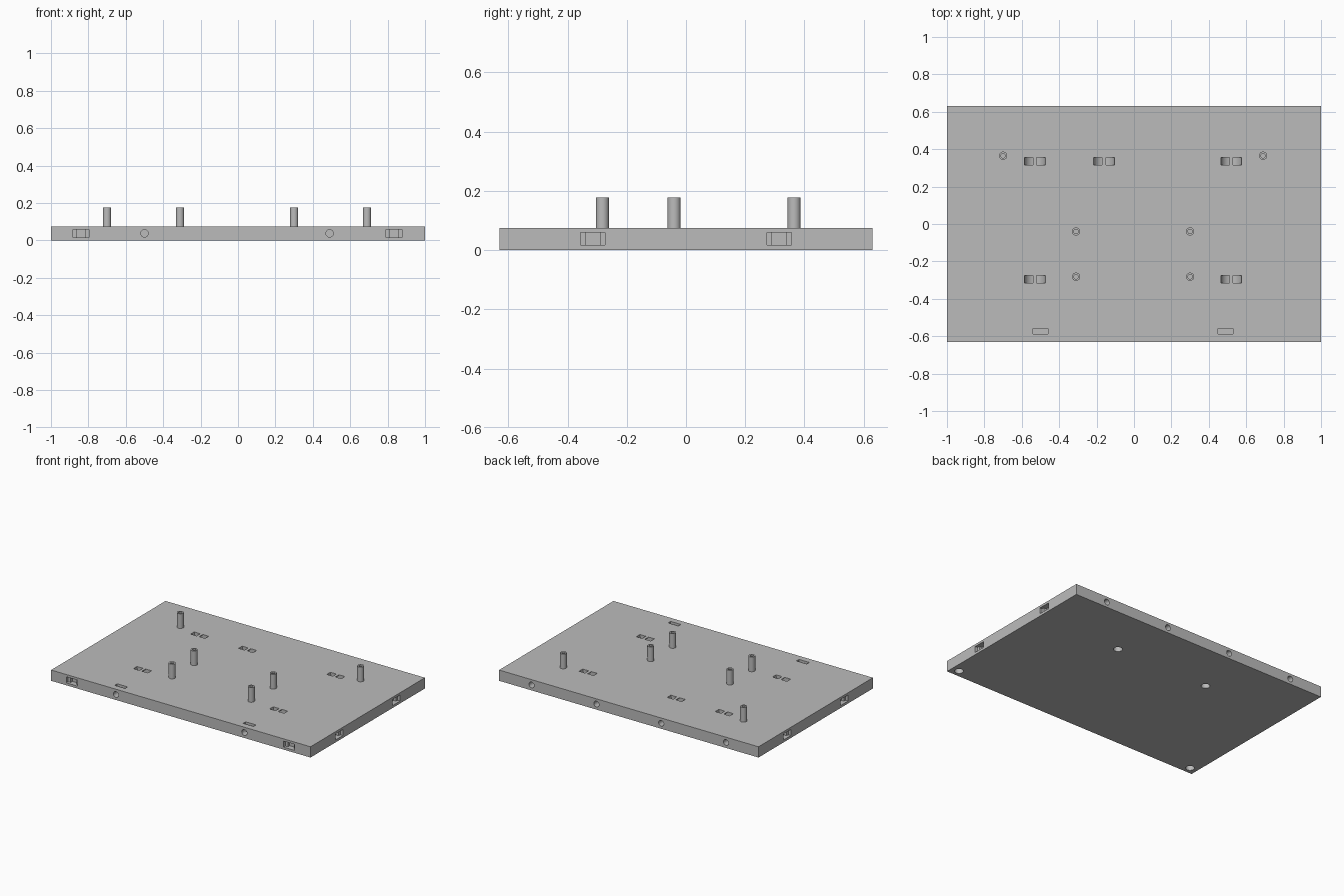
import bpy, bmesh
from math import pi, cos, sin
from mathutils import Matrix, Vector

cube = bpy.data.objects.get("Cube")
if cube:
    bpy.data.objects.remove(cube, do_unlink=True)

WIDTH, DEPTH, THICK = 2.0, 1.26, 0.075
HX, HY, MID = WIDTH / 2, DEPTH / 2, 0.038

grey = bpy.data.materials.new("plain grey")
grey.use_nodes = True
colour = (0.5, 0.5, 0.5, 1)
grey.diffuse_color = colour
grey.node_tree.nodes["Principled BSDF"].inputs["Base Color"].default_value = colour


def make_object(name, bm):
    bmesh.ops.recalc_face_normals(bm, faces=bm.faces)
    mesh = bpy.data.meshes.new(name)
    bm.to_mesh(mesh)
    bm.free()
    mesh.materials.append(grey)
    obj = bpy.data.objects.new(name, mesh)
    bpy.context.collection.objects.link(obj)
    return obj


def add_box(bm, centre, size):
    m = Matrix.Translation(centre) @ Matrix.Diagonal((*size, 1))
    bmesh.ops.create_cube(bm, size=1, matrix=m)


def add_rod(bm, centre, radius, length, along_y=False):
    m = Matrix.Translation(centre)
    if along_y:
        m = m @ Matrix.Rotation(pi / 2, 4, 'X')
    bmesh.ops.create_cone(bm, cap_ends=True, segments=32, radius1=radius,
                          radius2=radius, depth=length, matrix=m)


def add_ring(bm, centre, outer, inner, width, steps=24):
    """Square-section ring whose axis runs along y."""
    c = Vector(centre)
    loops = []
    for i in range(steps):
        a = 2 * pi * i / steps
        loops.append([bm.verts.new(c + Vector((r * cos(a), y, r * sin(a))))
                      for r, y in ((outer, -width / 2), (outer, width / 2),
                                   (inner, width / 2), (inner, -width / 2))])
    for i, a in enumerate(loops):
        b = loops[(i + 1) % steps]
        for j in range(4):
            k = (j + 1) % 4
            bm.faces.new((a[j], a[k], b[k], b[j]))


def select_only(obj):
    bpy.ops.object.select_all(action='DESELECT')
    obj.select_set(True)
    bpy.context.view_layer.objects.active = obj


def smooth(obj):
    select_only(obj)
    bpy.ops.object.shade_smooth_by_angle(angle=pi / 6)


# Base plate
bm = bmesh.new()
add_box(bm, (0, 0, THICK / 2), (WIDTH, DEPTH, THICK))
plate = make_object("base_plate", bm)

# Round holes: front edge, back edge and underside
holes = bmesh.new()
for x in (-0.5, 0.49):
    add_rod(holes, (x, -HY, MID), 0.02, 0.2, along_y=True)
for x in (-0.75, -0.25, 0.25, 0.75):
    add_rod(holes, (x, HY, MID), 0.02, 0.2, along_y=True)
for side in (-1, 1):
    for x, y in ((0.945, -0.58), (0.358, 0.27)):
        add_rod(holes, (side * x, y, 0), 0.028, 0.1)

# Curved tie channels in the top, and wide shallow pockets in the edges
channels, deep = bmesh.new(), bmesh.new()
for x, y in ((-0.53, 0.335), (-0.16, 0.335), (0.52, 0.335),
             (-0.53, -0.295), (0.52, -0.295)):
    add_ring(channels, (x, y, THICK), 0.056, 0.01, 0.04)
for x in (-0.84, 0.835):
    add_box(channels, (x, -HY, MID), (0.086, 0.04, 0.042))
    add_box(deep, (x, -HY, MID), (0.046, 0.08, 0.042))
for x in (-HX, HX):
    for y in (-0.315, 0.315):
        add_box(channels, (x, y, MID), (0.04, 0.084, 0.042))
        add_box(deep, (x, y, MID), (0.08, 0.048, 0.042))

# Nut slots that meet the front holes
for x in (-0.5, 0.49):
    add_box(deep, (x, -0.573, THICK), (0.08, 0.028, 0.12))

for name, cut in (("round_hole_cutter", holes), ("channel_cutter", channels),
                  ("pocket_cutter", deep)):
    cutter = make_object(name, cut)
    cutter.hide_render = True
    mod = plate.modifiers.new(name, 'BOOLEAN')
    mod.operation, mod.solver, mod.object = 'DIFFERENCE', 'EXACT', cutter
    select_only(plate)
    bpy.ops.object.modifier_apply(modifier=mod.name)
    bpy.data.objects.remove(cutter, do_unlink=True)
smooth(plate)

# Hollow standoffs, turned from one profile
TOP, OUT, BORE = 0.177, 0.022, 0.012
profile = ((OUT, THICK - 0.005), (OUT, TOP), (BORE, TOP), (BORE, THICK + 0.005), (0, THICK + 0.005))
for i, (x, y) in enumerate(((-0.7, 0.365), (0.69, 0.365), (-0.31, -0.04),
                            (0.3, -0.04), (-0.31, -0.282), (0.3, -0.282))):
    bm = bmesh.new()
    verts = [bm.verts.new((r, 0, z)) for r, z in profile]
    edges = [bm.edges.new(pair) for pair in zip(verts, verts[1:])]
    bmesh.ops.spin(bm, geom=verts + edges, cent=(0, 0, 0), axis=(0, 0, 1),
                   angle=2 * pi, steps=32)
    bmesh.ops.remove_doubles(bm, verts=bm.verts, dist=0.0001)
    standoff = make_object(f"standoff_{i + 1}", bm)
    standoff.location = (x, y, 0)
    smooth(standoff)
